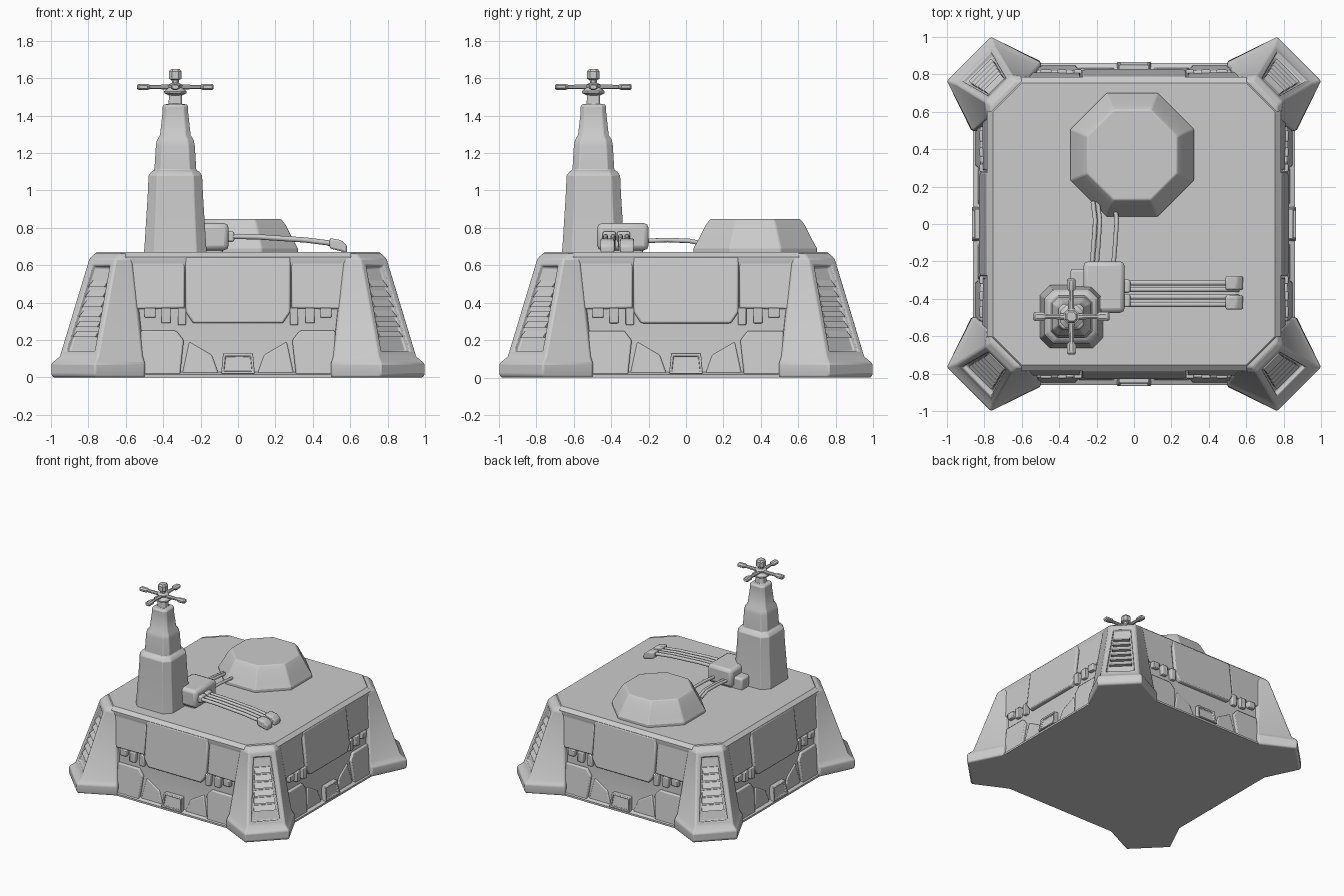
import bpy, bmesh, math
from mathutils import Vector, Matrix

if "Cube" in bpy.data.objects:
    bpy.data.objects.remove(bpy.data.objects["Cube"])


def finish(name, bm, bevel=0.0, angle=30):
    bmesh.ops.recalc_face_normals(bm, faces=bm.faces)
    me = bpy.data.meshes.new(name)
    bm.to_mesh(me)
    bm.free()
    ob = bpy.data.objects.new(name, me)
    bpy.context.collection.objects.link(ob)
    if bevel:
        m = ob.modifiers.new("bevel", 'BEVEL')
        m.width, m.segments, m.limit_method = bevel, 2, 'ANGLE'
    bpy.ops.object.select_all(action='DESELECT')
    ob.select_set(True)
    bpy.context.view_layer.objects.active = ob
    bpy.ops.object.shade_smooth_by_angle(angle=math.radians(angle))
    return ob


def loft(bm, rings):
    """Skin a stack of closed rings of points, capping both ends."""
    rows = [[bm.verts.new(p) for p in r] for r in rings]
    n = len(rows[0])
    sides = [[bm.faces.new((a[i], a[(i + 1) % n], b[(i + 1) % n], b[i]))
              for i in range(n)] for a, b in zip(rows, rows[1:])]
    bm.faces.new(rows[0][::-1])
    bm.faces.new(rows[-1])
    return sides


def cut_square(h, c, z, cx=0, cy=0):
    pts = [(h, -c), (h, c), (c, h), (-c, h), (-h, c), (-h, -c), (-c, -h), (c, -h)]
    return [(cx + x, cy + y, z) for x, y in pts]


def box(bm, lo, hi):
    (a, b, c), (d, e, f) = lo, hi
    loft(bm, [[(a, b, z), (d, b, z), (d, e, z), (a, e, z)] for z in (c, f)])


def four_sides(ob):
    for k in range(1, 4):
        o = ob.copy()
        o.name = f"{ob.name}_{k + 1}"
        o.rotation_euler.z = k * math.pi / 2
        bpy.context.collection.objects.link(o)


def pipe(name, pts, r):
    cu = bpy.data.curves.new(name, 'CURVE')
    cu.dimensions, cu.bevel_depth, cu.bevel_resolution = '3D', r, 2
    cu.use_fill_caps = True
    s = cu.splines.new('POLY')
    s.points.add(len(pts) - 1)
    for p, co in zip(s.points, pts):
        p.co = (*co, 1)
    ob = bpy.data.objects.new(name, cu)
    bpy.context.collection.objects.link(ob)


# Main hull with a low skirt, recessed wall and flat roof
bm = bmesh.new()
loft(bm, [cut_square(h, .6, z) for h, z in
          ((.86, 0), (.86, .015), (.825, .03), (.765, .56), (.785, .62), (.785, .645), (.755, .67))])
finish("hull", bm)

# Corner buttresses with recessed ladder panel on the diagonal face
LEVELS = ((0, .865, .50, .99, .76), (.015, .87, .50, 1.0, .765), (.075, .865, .50, 1.0, .765),
          (.112, .845, .51, .955, .75), (.635, .785, .57, .795, .655), (.663, .765, .57, .765, .635))
bm = bmesh.new()
sides = loft(bm, [[(.45, .45, z), (w, s, z), (p, q, z), (q, p, z), (s, w, z)]
                  for z, w, s, p, q in LEVELS])
panel = sides[3][2]
bmesh.ops.recalc_face_normals(bm, faces=bm.faces)
bmesh.ops.inset_region(bm, faces=[panel], thickness=.05)
bmesh.ops.inset_region(bm, faces=[panel], thickness=.004, depth=-.03)
finish("buttress", bm, .008)
four_sides(bpy.context.object)

# Ladder slats
bm = bmesh.new()
for i in range(6):
    t0 = .15 + i * .078
    t1 = t0 + .05
    rows = []
    for t, out in ((t0, -.004), (t1, -.026)):
        z = .112 + t * (.635 - .112) / .7 * .92
        f = (z - .112) / (.635 - .112)
        p, q = .955 - .16 * f, .75 - .095 * f
        m, hw = (p + q) / 2, (p - q) / 2 - .036
        ring = []
        for side, d in ((-1, -.04), (1, -.04), (1, out), (-1, out)):
            ring.append((m + side * hw + d * .7, m - side * hw + d * .7, z))
        rows.append(ring)
    loft(bm, rows)
finish("ladder_slats", bm)
four_sides(bpy.context.object)


# Armour plates following the slope of the walls (front side, then repeated)
def plate(bm, outline, proud=0.0):
    def ring(d):
        return [(x, -(.862 - .12 * z) - d, z) for x, z in outline]
    loft(bm, [ring(-.07), ring(proud)])


bm = bmesh.new()
plate(bm, [(-.28, .35), (-.24, .29), (.24, .29), (.28, .35), (.28, .645), (-.28, .645)], .004)
for s in (-1, 1):
    plate(bm, [(s * x, z) for x, z in
               ((.285, .37), (.56, .365), (.58, .645), (.285, .645))], -.008)
finish("upper_armour", bm, .01)
four_sides(bpy.context.object)

bm = bmesh.new()
for s in (-1, 1):
    plate(bm, [(s * x, z) for x, z in
               ((.31, .01), (.52, .01), (.52, .25), (.33, .25), (.29, .2))], -.012)
    plate(bm, [(s * x, z) for x, z in ((.10, .01), (.30, .01), (.26, .19), (.14, .12))], -.024)
finish("lower_armour", bm, .008)
four_sides(bpy.context.object)

# Small brackets under the upper plates, and the hatch at the foot
bm = bmesh.new()
for s in (-1, 1):
    for x, w, z0 in ((.30, .022, .28), (.385, .025, .29), (.47, .03, .32)):
        box(bm, (s * x - w, -.825, z0), (s * x + w, -.76, .372))
finish("brackets", bm, .006)
four_sides(bpy.context.object)

bm = bmesh.new()
loft(bm, [[(-.09, y0, .02), (.09, y0, .02), (.08, y1, .13), (-.08, y1, .13)]
          for y0, y1 in ((-.78, -.78), (-.868, -.85))])
bmesh.ops.recalc_face_normals(bm, faces=bm.faces)
door = min(bm.faces, key=lambda f: f.calc_center_median().y)
bmesh.ops.inset_region(bm, faces=[door], thickness=.018)
bmesh.ops.inset_region(bm, faces=[door], thickness=.003, depth=-.015)
finish("hatch", bm, .004)
four_sides(bpy.context.object)

# Octagonal turret cap on the roof
bm = bmesh.new()
k = math.tan(math.pi / 8)
loft(bm, [cut_square(a, a * k, z, -.01, .37) for a, z in
          ((.33, .65), (.33, .69), (.305, .735), (.265, .815), (.24, .847))])
finish("turret_cap", bm, .006, 20)

# Stepped tower
TX, TY = -.335, -.495
bm = bmesh.new()
loft(bm, [cut_square(h, h * .68, z, TX, TY) for h, z in
          ((.17, .65), (.165, .70), (.148, .97), (.143, 1.08), (.128, 1.10),
           (.112, 1.11), (.104, 1.24), (.098, 1.27), (.082, 1.295),
           (.068, 1.42), (.068, 1.45), (.06, 1.46), (.036, 1.462), (.034, 1.52))])
finish("tower", bm, .004)

# Cross-shaped antenna with paddle tips and knob
bm = bmesh.new()
loft(bm, [cut_square(h, h * .5, z, TX, TY) for h, z in
          ((.03, 1.505), (.06, 1.52), (.06, 1.53), (.035, 1.55), (.04, 1.565), (.018, 1.575),
           (.02, 1.59), (.034, 1.597), (.034, 1.635), (.024, 1.648))])
for i in range(4):
    rot = Matrix.Translation((TX, TY, 1.553)) @ Matrix.Rotation(i * math.pi / 2, 4, 'Z')
    rings = []
    for d, w, h in ((.02, .018, .014), (.135, .013, .012), (.15, .026, .018), (.195, .026, .018), (.204, .018, .012)):
        rings.append([rot @ Vector((d, w * math.cos(a), h * math.sin(a)))
                      for a in [j * math.pi / 4 + math.pi / 8 for j in range(8)]])
    loft(bm, rings)
finish("antenna", bm)

# Junction box beside the tower
bm = bmesh.new()
box(bm, (-.27, -.475, .68), (-.05, -.2, .825))
finish("junction_box", bm, .025)
bm = bmesh.new()
box(bm, (-.34, -.36, .65), (-.20, -.24, .76))
box(bm, (-.25, -.45, .65), (-.08, -.23, .70))
finish("junction_mount", bm, .015)

# Conduits running across the roof and to the turret cap
for i, y in enumerate((-.315, -.35, -.39, -.43)):
    pipe(f"side_conduit_{i + 1}",
         [(-.08, y, .755), (.1, y, .752), (.36, y, .735), (.48, y, .72), (.56, y, .69)], .014)
for i, x in enumerate((-.215, -.19, -.10)):
    pipe(f"rear_conduit_{i + 1}",
         [(x - .01, -.22, .73), (x, -.1, .735), (x + .008, .02, .73), (x - .005, .12, .71)], .012)

# Conduit end fittings and clamps
bm = bmesh.new()
for y in (-.315, -.42):
    loft(bm, [[(x, y - .038, z0), (x, y + .038, z0), (x, y + .038, z1), (x, y - .038, z1)]
              for x, z0, z1 in ((.49, .69, .745), (.55, .675, .735), (.583, .665, .705))])
for y in (-.333, -.41):
    box(bm, (-.06, y - .035, .725), (-.02, y + .035, .78))
finish("conduit_fittings", bm, .01)
